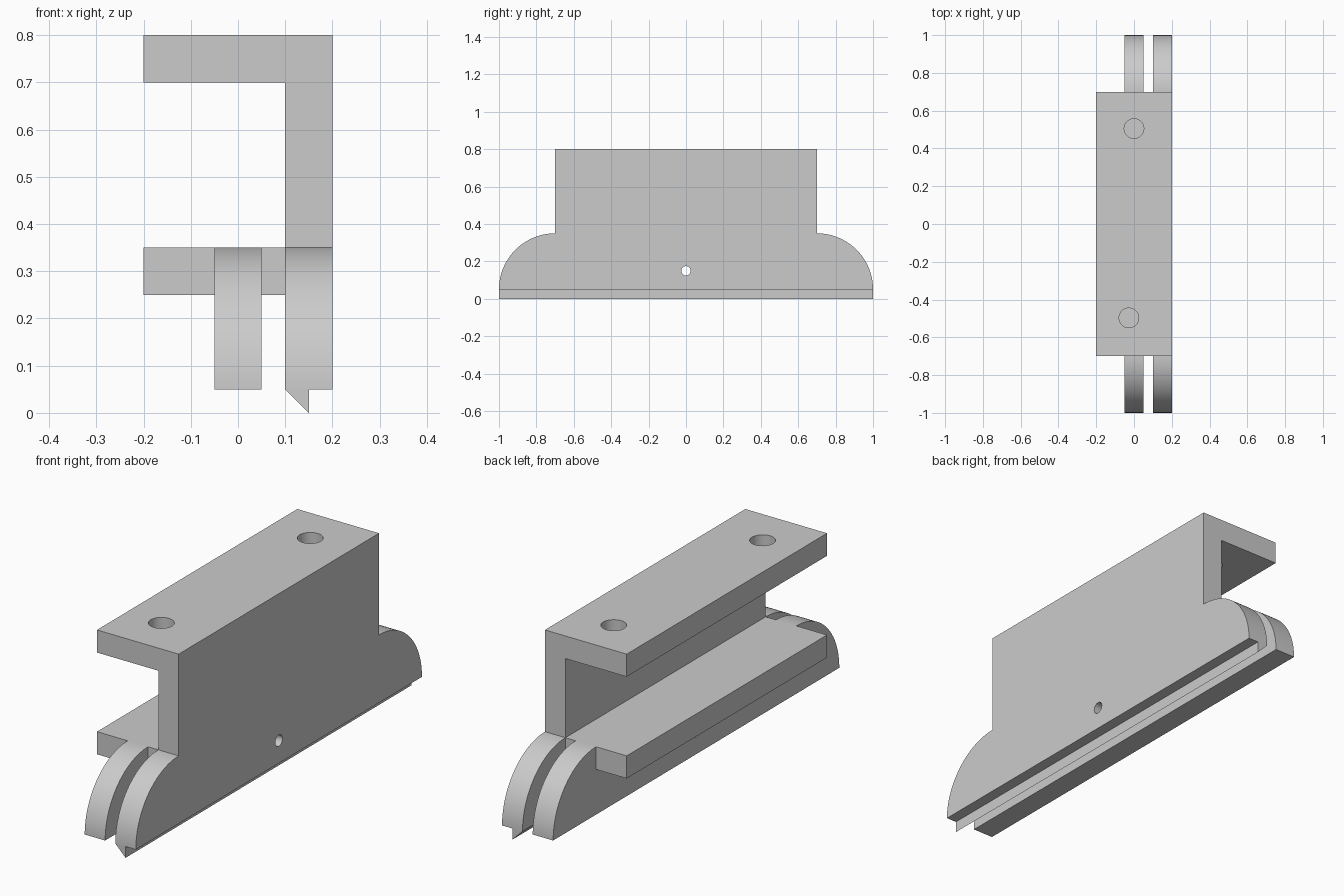
import bpy
import bmesh
import math
from mathutils import Vector

cube = bpy.data.objects.get("Cube")
if cube:
    bpy.data.objects.remove(cube, do_unlink=True)

GREY = (0.6, 0.6, 0.6, 1.0)
grey = bpy.data.materials.new("plain grey")
grey.use_nodes = True
grey.diffuse_color = GREY
grey.node_tree.nodes["Principled BSDF"].inputs["Base Color"].default_value = GREY


def prism(name, points, offset):
    """Extrude a closed 3D outline along an offset vector."""
    bm = bmesh.new()
    face = bm.faces.new([bm.verts.new(p) for p in points])
    result = bmesh.ops.extrude_face_region(bm, geom=[face], use_keep_orig=True)
    moved = [v for v in result["geom"] if isinstance(v, bmesh.types.BMVert)]
    bmesh.ops.translate(bm, verts=moved, vec=Vector(offset))
    bmesh.ops.recalc_face_normals(bm, faces=bm.faces)
    mesh = bpy.data.meshes.new(name)
    bm.to_mesh(mesh)
    bm.free()
    mesh.materials.append(grey)
    obj = bpy.data.objects.new(name, mesh)
    bpy.context.collection.objects.link(obj)
    return obj


def along_y(name, profile, half):
    return prism(name, [(x, -half, z) for x, z in profile], (0, 2 * half, 0))


def drill(obj, centre, radius, rotation=(0, 0, 0)):
    """Cut a round through hole, then discard the cutter."""
    bpy.ops.mesh.primitive_cylinder_add(vertices=48, radius=radius, depth=0.3,
                                        location=centre, rotation=rotation)
    cutter = bpy.context.object
    cutter.hide_render = True
    cutter.data.materials.append(grey)
    mod = obj.modifiers.new("hole", "BOOLEAN")
    mod.operation = "DIFFERENCE"
    mod.solver = "EXACT"
    mod.object = cutter
    bpy.context.view_layer.objects.active = obj
    bpy.ops.object.modifier_apply(modifier=mod.name)
    bpy.data.objects.remove(cutter, do_unlink=True)


def smooth(obj):
    bpy.ops.object.select_all(action="DESELECT")
    obj.select_set(True)
    bpy.context.view_layer.objects.active = obj
    bpy.ops.object.shade_smooth_by_angle(angle=math.radians(30))


BODY, RADIUS, BASE, STEPS = 0.7, 0.3, 0.05, 32
TOP = BASE + RADIUS


def side_plate(name, x, shelf_notch=None):
    """Long plate with quarter-round ends, optionally notched for the shelf."""
    arc = [(BODY + RADIUS * math.cos(a), BASE + RADIUS * math.sin(a))
           for a in (i * math.pi / 2 / STEPS for i in range(STEPS + 1))]
    if shelf_notch:
        arc.append((BODY, shelf_notch))
    outline = arc + [(-y, z) for y, z in reversed(arc)]
    plate = prism(name, [(x, y, z) for y, z in outline], (0.1, 0, 0))
    drill(plate, (x + 0.05, 0, 0.15), 0.025, (0, math.pi / 2, 0))
    smooth(plate)
    return plate


# Upright wall with the mounting flange folded over at the top
hanger = along_y("mounting_bracket", [(0.1, TOP), (0.2, TOP), (0.2, 0.8),
                                      (-0.2, 0.8), (-0.2, 0.7), (0.1, 0.7)], BODY)
for x, y in ((0, 0.505), (-0.027, -0.497)):
    drill(hanger, (x, y, 0.75), 0.052)
smooth(hanger)

# Shelf joining the two plates
along_y("shelf", [(-0.2, 0.25), (0.1, 0.25), (0.1, TOP), (-0.2, TOP)], BODY)

# Round-ended plates
side_plate("outer_plate", 0.1)
side_plate("inner_plate", -0.05, shelf_notch=0.25)

# Wedge lip under the outer plate
along_y("wedge_lip", [(0.1, BASE), (0.15, 0), (0.15, BASE)], BODY + RADIUS)
